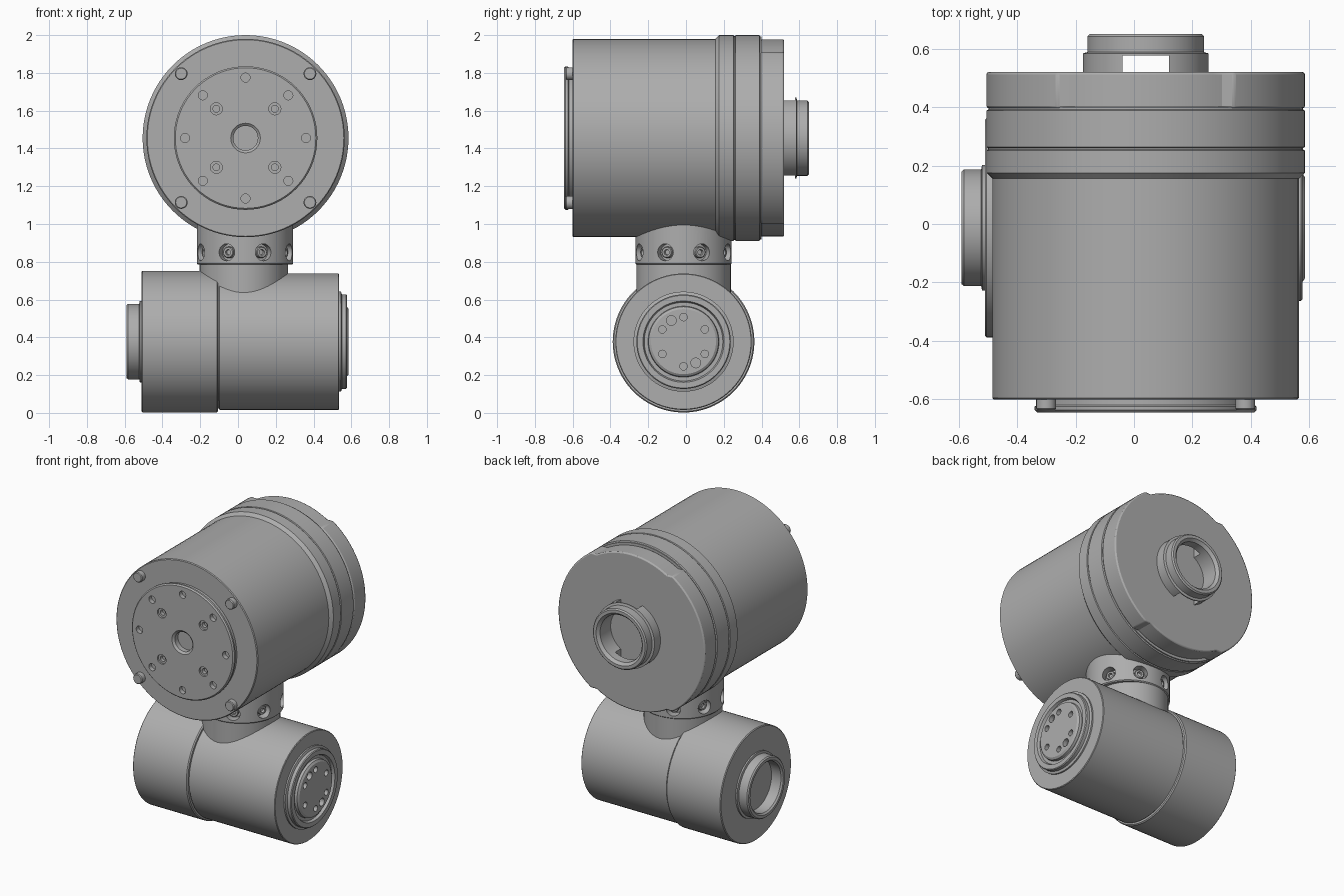
import bpy, bmesh, math
from math import sin, cos, pi, radians
from mathutils import Vector

old = bpy.data.objects.get("Cube")
if old:
    bpy.data.objects.remove(old, do_unlink=True)

grey = bpy.data.materials.new("machined grey")
grey.use_nodes = True
colour = (0.42, 0.42, 0.42, 1)
grey.diffuse_color = colour
grey.node_tree.nodes["Principled BSDF"].inputs["Base Color"].default_value = colour

X, Y, Z = Vector((1, 0, 0)), Vector((0, 1, 0)), Vector((0, 0, 1))
UP = Vector((0.04, 0, 1.455))        # axis of the upper drum, along y
LOW = Vector((0, -0.013, 0.377))     # axis of the lower drum, along x
NECK = Vector((0.037, -0.013, 0))    # axis of the neck, along z


def finish(bm, name):
    bmesh.ops.remove_doubles(bm, verts=bm.verts, dist=1e-5)
    bmesh.ops.recalc_face_normals(bm, faces=bm.faces)
    mesh = bpy.data.meshes.new(name)
    bm.to_mesh(mesh)
    bm.free()
    mesh.materials.append(grey)
    ob = bpy.data.objects.new(name, mesh)
    bpy.context.collection.objects.link(ob)
    return ob


def spin_profile(bm, profile, axis, origin, sides):
    """Revolve (radius, height) points about an axis through origin."""
    side = X if abs(axis.x) < 0.5 else Y
    side = (side - axis * side.dot(axis)).normalized()
    verts = [bm.verts.new(origin + side * r + axis * h) for r, h in profile]
    edges = [bm.edges.new(pair) for pair in zip(verts, verts[1:])]
    bmesh.ops.spin(bm, geom=verts + edges, cent=origin, axis=axis,
                   angle=2 * pi, steps=sides, use_merge=True)


def lathe(name, profile, axis, origin, sides=72):
    bm = bmesh.new()
    spin_profile(bm, profile, axis, origin, sides)
    return finish(bm, name)


def lathe_many(name, profile, spots, sides=20):
    """Several copies of one turned shape; spots are (origin, axis)."""
    bm = bmesh.new()
    for origin, axis in spots:
        spin_profile(bm, profile, axis, origin, sides)
    return finish(bm, name)


def rod(radius, low, high):
    return [(0, low), (radius, low), (radius, high), (0, high)]


def select(ob):
    bpy.ops.object.select_all(action='DESELECT')
    ob.select_set(True)
    bpy.context.view_layer.objects.active = ob


def cut(ob, cutter):
    mod = ob.modifiers.new("cut", 'BOOLEAN')
    mod.operation, mod.solver, mod.object = 'DIFFERENCE', 'EXACT', cutter
    select(ob)
    bpy.ops.object.modifier_apply(modifier=mod.name)
    bpy.data.objects.remove(cutter, do_unlink=True)


def ring_spots(centre, axis, radius, count, start=0):
    """Evenly spaced positions around an axis lying along x or y."""
    u = X if axis == Y else Y
    return [(centre + u * radius * cos(a) + Z * radius * sin(a), axis)
            for a in (start + 2 * pi * i / count for i in range(count))]


# Upper drum with its wider collar and two seams
lathe("upper_drum", [(0, -0.6), (0.52, -0.6), (0.525, -0.595), (0.525, 0.155),
                     (0.545, 0.175), (0.545, 0.252), (0.539, 0.255), (0.539, 0.26),
                     (0.545, 0.263), (0.545, 0.388), (0.538, 0.392), (0.538, 0.4),
                     (0, 0.4)], Y, UP, 96)

# Rear cap, relieved along the top and bottom
bm = bmesh.new()
outline = []
for quarter in range(4):
    a0 = quarter * pi / 2
    for i in range(24):
        a = a0 + i * pi / 48
        raised = abs(sin(a)) < sin(radians(57))
        r = 0.545 if raised else 0.522
        outline.append(bm.verts.new(UP + Vector((r * cos(a), 0.396, r * sin(a)))))
cap = bm.faces.new(outline)
grown = bmesh.ops.extrude_face_region(bm, geom=[cap])
bmesh.ops.translate(bm, vec=Y * 0.124,
                    verts=[v for v in grown["geom"] if isinstance(v, bmesh.types.BMVert)])
rear_cap = finish(bm, "rear_cap")
bevel = rear_cap.modifiers.new("bevel", 'BEVEL')
bevel.width, bevel.segments, bevel.limit_method = 0.008, 2, 'ANGLE'

# Rear hollow boss with cable slots above and below
boss = lathe("rear_boss", [(0.155, 0.51), (0.215, 0.51), (0.215, 0.584), (0.2, 0.588),
                           (0.2, 0.642), (0.192, 0.65), (0.172, 0.65), (0.155, 0.632),
                           (0.155, 0.51)], Y, UP)
bm = bmesh.new()
bmesh.ops.create_cube(bm, size=1)
for v in bm.verts:
    v.co = UP + Vector((v.co.x * 0.16, 0.54 + v.co.y * 0.074, v.co.z * 0.6))
cut(boss, finish(bm, "slot_cutter"))

# Front output plate with its bolt circles and bore
plate = lathe("front_plate", [(0, -0.645), (0.372, -0.645), (0.38, -0.637), (0.38, -0.625),
                              (0.372, -0.62), (0.372, -0.59), (0, -0.59)], Y, UP)
face = UP - Y * 0.645
cut(plate, lathe_many("bolt_cutter", rod(0.024, -0.01, 0.03),
                      ring_spots(face, Y, 0.32, 8)))
cut(plate, lathe_many("counterbore_cutter", [(0, -0.01), (0.032, -0.01), (0.032, 0.012),
                                             (0.018, 0.012), (0.018, 0.035), (0, 0.035)],
                      ring_spots(face, Y, 0.219, 4, pi / 4)))
cut(plate, lathe("bore_cutter", [(0, -0.01), (0.09, -0.01), (0.065, 0.012),
                                 (0.065, 0.05), (0, 0.05)], Y, face, 32))

# Four studs around the plate
lathe_many("front_stud", [(0, -0.037), (0.029, -0.037), (0.034, -0.032), (0.034, 0.01),
                          (0, 0.01)], ring_spots(UP - Y * 0.6, Y, 0.482, 4, pi / 4))

# Neck: bolted ring above a narrower saddle
neck = lathe("neck_ring", [(0, 0.785), (0.249, 0.785), (0.255, 0.791), (0.255, 1.05),
                           (0, 1.05)], Z, NECK)
radial = [Vector((cos(a), sin(a), 0)) for a in (pi / 8 + pi / 4 * i for i in range(8))]
spots = [(NECK + Z * 0.85 + d * 0.255, d) for d in radial]
cut(neck, lathe_many("neck_hole_cutter", rod(0.045, -0.05, 0.03), spots))
lathe_many("neck_screw", [(0, -0.035), (0.013, -0.035), (0.015, -0.02), (0.026, -0.02),
                          (0.03, -0.025), (0.03, -0.06), (0, -0.06)], spots, 16)
saddle = lathe("neck_saddle", rod(0.25, 0.45, 0.79), Z, Vector())
saddle.location = NECK - X * 0.006
saddle.scale.x = 0.935

# Lower drum: wide half, seam and slim half
lathe("lower_drum", [(0, -0.51), (0.37, -0.51), (0.375, -0.505), (0.375, -0.112),
                     (0.369, -0.105), (0.355, -0.105), (0.355, -0.1), (0.361, -0.098),
                     (0.361, 0.531), (0.357, 0.535), (0, 0.535)], X, LOW, 96)

# Lower hollow boss on the right end
lathe("lower_boss", [(0.165, -0.505), (0.215, -0.505), (0.215, -0.52), (0.2, -0.523),
                     (0.2, -0.582), (0.193, -0.59), (0.175, -0.59), (0.165, -0.58),
                     (0.165, -0.505)], X, LOW)

# Stepped output flange on the left end
flange = lathe("output_flange", [(0, 0.53), (0.265, 0.53), (0.265, 0.545), (0.25, 0.55),
                                 (0.25, 0.572), (0.245, 0.577), (0.215, 0.577),
                                 (0.208, 0.56), (0.188, 0.56), (0.185, 0.577),
                                 (0.172, 0.586), (0, 0.586)], X, LOW)
tip = LOW + X * 0.586
cut(flange, lathe_many("flange_hole_cutter", rod(0.02, -0.03, 0.02),
                       ring_spots(tip, X, 0.13, 6, pi / 2), 16))
cut(flange, lathe_many("dowel_cutter", rod(0.026, -0.03, 0.02),
                       ring_spots(tip, X, 0.13, 2, radians(120)), 16))

# Smooth curved walls, keep machined edges crisp
for ob in list(bpy.context.scene.objects):
    if ob.type == 'MESH':
        select(ob)
        bpy.ops.object.shade_smooth_by_angle(angle=radians(25))
